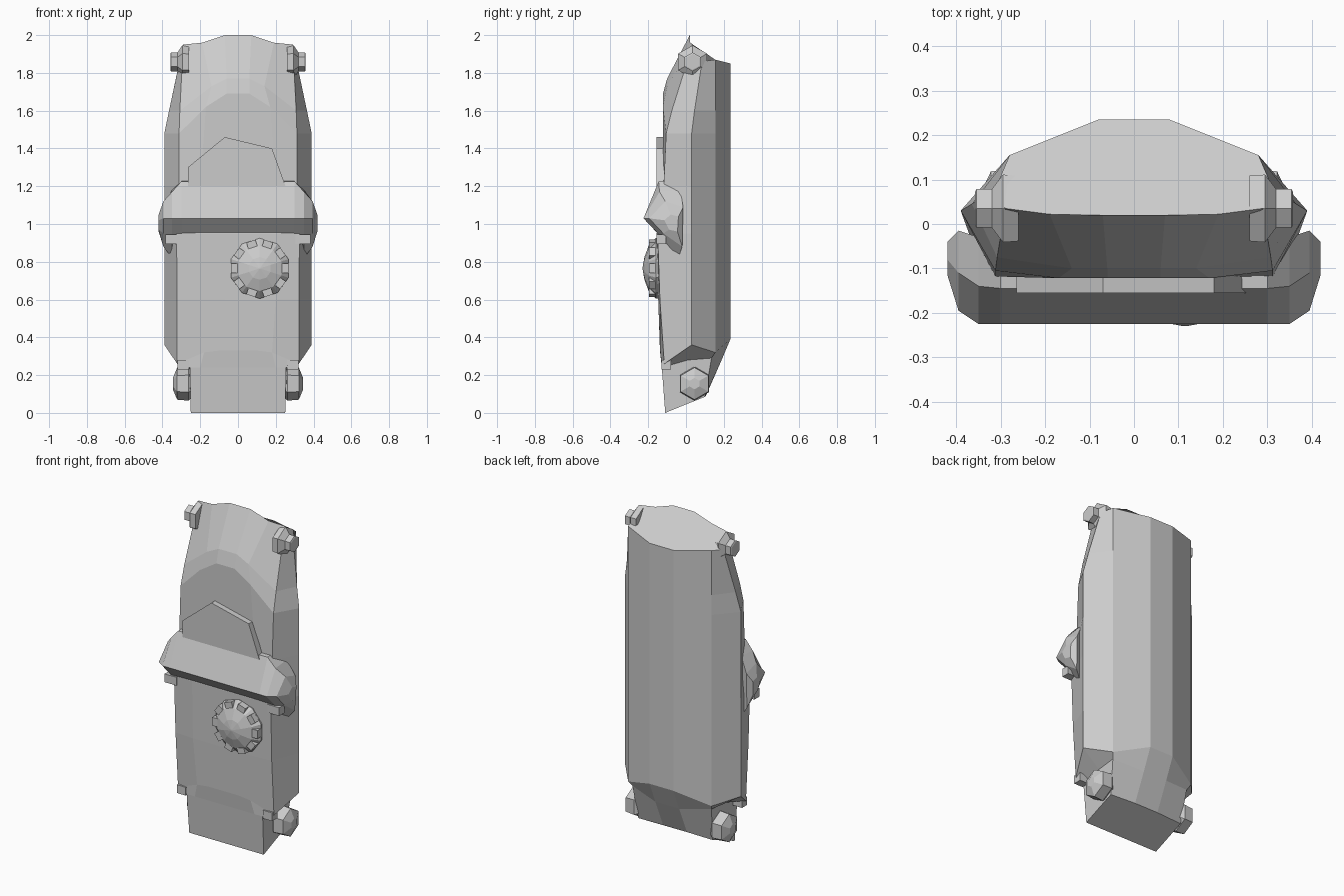
import bpy, bmesh, math
from mathutils import Vector, Matrix

if "Cube" in bpy.data.objects:
    bpy.data.objects.remove(bpy.data.objects["Cube"])


def make(name, bm):
    bmesh.ops.recalc_face_normals(bm, faces=bm.faces)
    me = bpy.data.meshes.new(name)
    bm.to_mesh(me)
    bm.free()
    ob = bpy.data.objects.new(name, me)
    bpy.context.collection.objects.link(ob)
    return ob


def loft(name, rings):
    """Skin closed rings of equal length and cap both ends."""
    bm = bmesh.new()
    vs = [[bm.verts.new(p) for p in r] for r in rings]
    n = len(rings[0])
    for a, b in zip(vs, vs[1:]):
        for i in range(n):
            j = (i + 1) % n
            bm.faces.new((a[i], a[j], b[j], b[i]))
    bm.faces.new(vs[0])
    bm.faces.new(vs[-1])
    return make(name, bm)


def mirrored(half):
    return half + [(-x, y, z) for x, y, z in reversed(half)]


def mirror_x(ob):
    ob.modifiers.new("mirror", 'MIRROR').use_clip = False
    return ob


# Body: half sections run front centre, front, front corner, side, back corner, back
def level(z, xa, ya, yf):
    return [(.07, yf, z), (.2, yf, z), (xa, ya, z),
            (.39, .03, z), (.28, .155, z), (.08, .235, z)]


body = [
    [(.07, -.11, 0), (.2, -.11, 0), (.25, -.11, 0),
     (.25, 0, .045), (.25, .10, .085), (.08, .105, .09)],
    [(.07, -.128, .24), (.2, -.128, .24), (.255, -.128, .24),
     (.26, .01, .28), (.265, .135, .29), (.08, .18, .26)],
    [(.10, -.138, .33), (.18, -.136, .32), (.322, -.115, .26),
     (.39, .03, .36), (.28, .155, .32), (.08, .235, .39)],
    level(.6, .323, -.138, -.147),
    level(.95, .325, -.15, -.155),
    level(1.2, .312, -.118, -.12),
    # arch, lower and upper lip
    [(.06, -.122, 1.69), (.17, -.122, 1.62), (.312, -.105, 1.48),
     (.39, .03, 1.48), (.28, .155, 1.48), (.08, .235, 1.48)],
    [(.06, -.10, 1.77), (.14, -.10, 1.73), (.308, -.075, 1.6),
     (.365, .045, 1.6), (.28, .155, 1.6), (.08, .235, 1.6)],
    # slanted top rim
    [(.07, .02, 2.0), (.19, .022, 1.96), (.29, .035, 1.95),
     (.31, .085, 1.86), (.28, .155, 1.87), (.08, .235, 1.85)],
]
loft("body", [mirrored(h) for h in body])

# Wedge-shaped cross band with drooping rounded ends
band = [
    (.30, [(-.06, 1.23), (-.145, 1.225), (-.225, 1.03), (-.15, .95), (-.05, .93)]),
    (.35, [(-.03, 1.18), (-.14, 1.17), (-.225, 1.03), (-.13, .93), (-.04, .82)]),
    (.395, [(-.015, 1.09), (-.11, 1.12), (-.195, 1.03), (-.12, .95), (-.02, .88)]),
    (.42, [(-.04, 1.04), (-.08, 1.05), (-.115, 1.02), (-.09, .97), (-.045, .96)]),
]
right = [[(x, y, z) for y, z in s] for x, s in band]
left = [[(-x, y, z) for x, y, z in r] for r in reversed(right)]
loft("cross_band", left + right)

# Lopsided plate rising behind the band
plate = [(-.265, 1.15), (-.265, 1.30), (-.07, 1.46), (.18, 1.40), (.27, 1.15)]
loft("pointed_plate", [[(x, y, z) for x, z in plate] for y in (-.155, -.10)])

# Faceted round button, ring by ring towards its tip
CX, CZ, SIDES = .115, .765, 10


def button_ring(r, y):
    return [(CX + r * math.cos(math.tau * (i + .5) / SIDES), y,
             CZ + r * math.sin(math.tau * (i + .5) / SIDES)) for i in range(SIDES)]


loft("button", [button_ring(r, y) for r, y in
                ((.155, -.13), (.16, -.16), (.12, -.198), (.06, -.22), (.004, -.23))])

# Small teeth around the button
bm = bmesh.new()
for i in range(SIDES):
    a = math.tau * i / SIDES
    m = (Matrix.Translation((CX + .132 * math.cos(a), -.178, CZ + .132 * math.sin(a)))
         @ Matrix.Rotation(-a, 4, 'Y') @ Matrix.Diagonal((.04, .035, .05, 1)))
    bmesh.ops.create_cube(bm, size=1, matrix=m)
make("button_teeth", bm)


# Six-sided studs sticking out sideways at the four corners
def stud(name, cy, cz, steps):
    rings = [[(x, cy + r * math.sin(math.tau * i / 6), cz + r * math.cos(math.tau * i / 6))
              for i in range(6)] for x, r in steps]
    return mirror_x(loft(name, rings))


stud("top_stud", .035, 1.858, [(.26, .085), (.295, .088), (.32, .05), (.355, .05), (.358, .042)])
stud("bottom_stud", .045, .155, [(.22, .055), (.262, .09), (.322, .085), (.345, .03)])

# Little clips under the band ends
bm = bmesh.new()
bmesh.ops.create_cube(bm, size=1, matrix=Matrix.Translation((.345, -.13, .92))
                      @ Matrix.Diagonal((.08, .05, .05, 1)))
mirror_x(make("band_clip", bm))

# Tabs on the lower corners of the front panel
bm = bmesh.new()
bmesh.ops.create_cube(bm, size=1, matrix=Matrix.Translation((.29, -.105, .255))
                      @ Matrix.Diagonal((.06, .05, .05, 1)))
mirror_x(make("corner_tab", bm))
